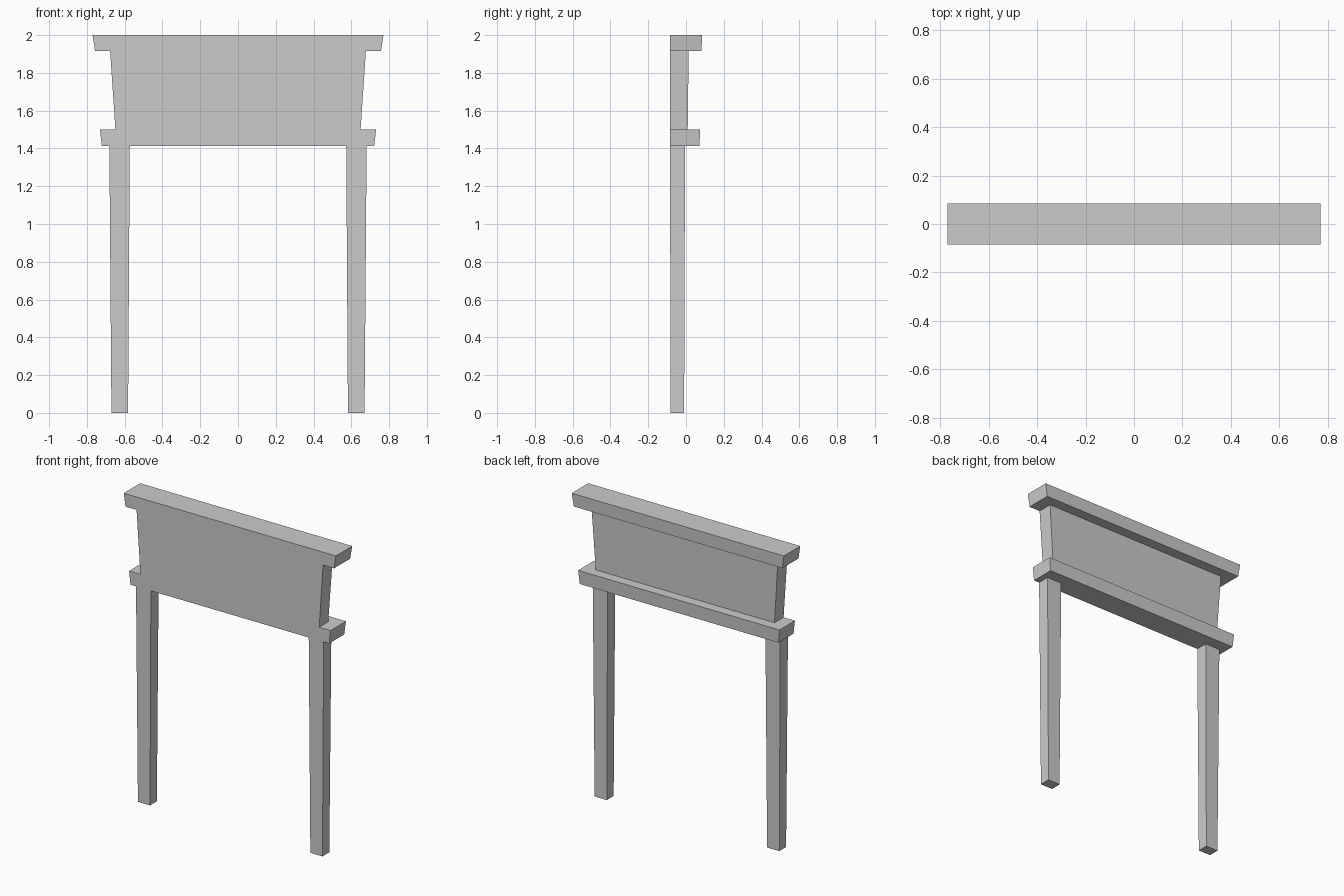
import bpy
import bmesh

if "Cube" in bpy.data.objects:
    bpy.data.objects.remove(bpy.data.objects["Cube"])


def tapered_block(name, bottom, top):
    """Box between two rectangles, each given as (x0, x1, y0, y1, z)."""
    bm = bmesh.new()
    rings = []
    for x0, x1, y0, y1, z in (bottom, top):
        corners = ((x0, y0), (x1, y0), (x1, y1), (x0, y1))
        rings.append([bm.verts.new((x, y, z)) for x, y in corners])
    low, high = rings
    bm.faces.new(low[::-1])
    bm.faces.new(high)
    for i in range(4):
        j = (i + 1) % 4
        bm.faces.new((low[i], low[j], high[j], high[i]))
    mesh = bpy.data.meshes.new(name)
    bm.to_mesh(mesh)
    bm.free()
    obj = bpy.data.objects.new(name, mesh)
    bpy.context.collection.objects.link(obj)
    return obj


FRONT = -0.085        # shared flush front plane
LEDGE_Z = 1.412       # underside of the lower ledge
PANEL_Z = 1.5         # panel sits on the ledge
CAP_Z = 1.915         # underside of the cap

# Upper cap, lower ledge and the panel between them
tapered_block("top_cap", (-0.757, 0.757, FRONT, 0.082, CAP_Z),
              (-0.77, 0.77, FRONT, 0.085, 2.0))
tapered_block("panel", (-0.649, 0.649, FRONT, 0.009, PANEL_Z),
              (-0.677, 0.677, FRONT, 0.014, CAP_Z))
tapered_block("lower_ledge", (-0.721, 0.721, FRONT, 0.071, LEDGE_Z),
              (-0.731, 0.731, FRONT, 0.075, PANEL_Z))

# Pair of slightly tapered legs
for side, name in ((-1, "left_leg"), (1, "right_leg")):
    foot = sorted((side * 0.582, side * 0.67))
    head = sorted((side * 0.573, side * 0.681))
    tapered_block(name, (*foot, -0.081, -0.010, 0.0),
                  (*head, FRONT, -0.005, LEDGE_Z))
